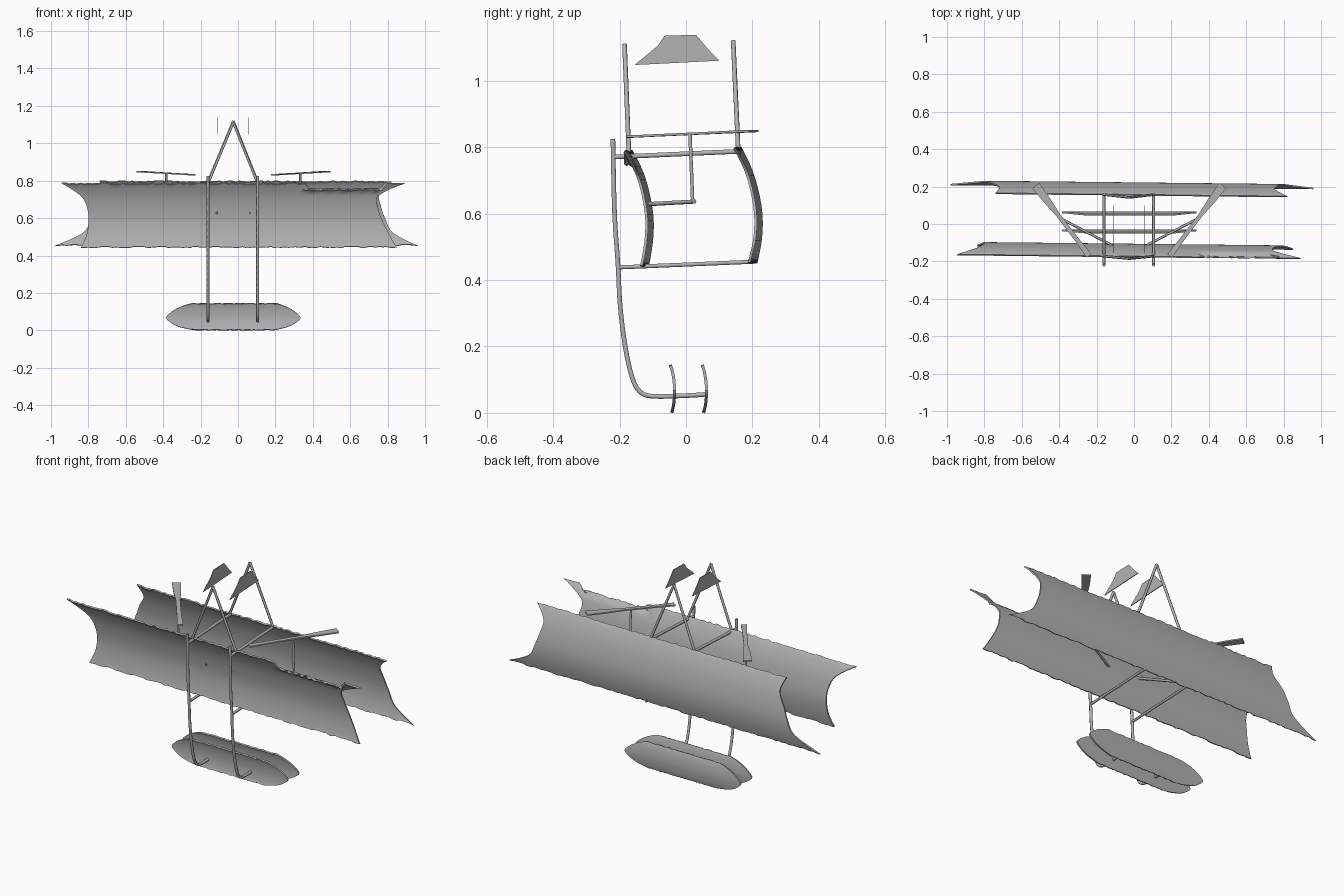
import bpy, bmesh, math, random
from mathutils import Vector

random.seed(4)
cube = bpy.data.objects.get("Cube")
if cube:
    bpy.data.objects.remove(cube)

grey = bpy.data.materials.new("plain grey")
grey.use_nodes = True
colour = (0.45, 0.45, 0.45, 1)
grey.diffuse_color = colour
grey.node_tree.nodes["Principled BSDF"].inputs["Base Color"].default_value = colour


def link(name, data):
    ob = bpy.data.objects.new(name, data)
    data.materials.append(grey)
    bpy.context.collection.objects.link(ob)
    return ob


def mesh_object(name, bm, smooth=False):
    me = bpy.data.meshes.new(name)
    bmesh.ops.recalc_face_normals(bm, faces=bm.faces[:])
    bm.to_mesh(me)
    bm.free()
    for p in me.polygons:
        p.use_smooth = smooth
    return link(name, me)


def spline(points, t):
    """Catmull-Rom point at t in 0..1 along the list."""
    n = len(points) - 1
    i = min(int(t * n), n - 1)
    f = t * n - i
    a, b, c, d = (Vector(points[min(max(i + k, 0), n)]) for k in (-1, 0, 1, 2))
    return b + 0.5 * f * (c - a + f * (2 * a - 5 * b + 4 * c - d + f * (3 * (b - c) + d - a)))


def curved_panel(name, rows, thick, cols, steps, skew=0, rag=0, tear=None):
    """Curved sheet; each row gives y, z, right end x, left end x."""
    bm = bmesh.new()
    grid = []
    for j in range(steps + 1):
        y, z, x0, x1 = spline(rows, j / steps)
        line = []
        for i in range(cols + 1):
            x = x0 + (x1 - x0) * i / cols
            zz = z
            if j in (0, steps):
                zz += random.uniform(0, rag) * (1 if j == 0 else -1)
            if tear and j >= steps - 2 and tear[0] < x < tear[1]:
                zz -= tear[2] * (j - steps + 3) / 3 * random.uniform(0.7, 1)
            line.append(bm.verts.new((x, y - skew * x, zz)))
        grid.append(line)
    for lo, hi in zip(grid, grid[1:]):
        for i in range(cols):
            bm.faces.new((lo[i], lo[i + 1], hi[i + 1], hi[i]))
    ob = mesh_object(name, bm, True)
    mod = ob.modifiers.new("thickness", "SOLIDIFY")
    mod.thickness = thick
    mod.offset = 0
    mod.use_rim = True
    edge = ob.modifiers.new("sharp rim", "EDGE_SPLIT")
    edge.split_angle = math.radians(50)
    return ob


def rod(name, points, radius=0.007):
    cu = bpy.data.curves.new(name, "CURVE")
    cu.dimensions = "3D"
    cu.bevel_depth = radius
    cu.bevel_resolution = 1
    cu.use_fill_caps = True
    sp = cu.splines.new("POLY")
    sp.points.add(len(points) - 1)
    for p, co in zip(sp.points, points):
        p.co = (*co, 1)
    return link(name, cu)


def plate(name, outline, depth):
    """Flat plate: outline pushed along the depth vector."""
    bm = bmesh.new()
    face = bm.faces.new([bm.verts.new(p) for p in outline])
    out = bmesh.ops.extrude_face_region(bm, geom=[face])
    verts = [g for g in out["geom"] if isinstance(g, bmesh.types.BMVert)]
    bmesh.ops.translate(bm, verts=verts, vec=depth)
    return mesh_object(name, bm)


# Wings: concave ends, one wider at the top and one wider at the bottom
curved_panel("front_wing", [
    (-0.125, 0.44, -0.84, 0.85), (-0.113, 0.51, -0.81, 0.81),
    (-0.11, 0.58, -0.80, 0.775), (-0.12, 0.65, -0.805, 0.75),
    (-0.14, 0.72, -0.84, 0.75), (-0.175, 0.79, -0.945, 0.89)],
    0.008, 90, 20, skew=0.011, rag=0.008, tear=(0.36, 0.78, 0.04))
curved_panel("rear_wing", [
    (0.20, 0.45, -0.98, 0.96), (0.215, 0.52, -0.83, 0.83),
    (0.218, 0.59, -0.79, 0.79), (0.208, 0.66, -0.76, 0.765),
    (0.188, 0.73, -0.72, 0.755), (0.155, 0.80, -0.74, 0.82)],
    0.008, 90, 20, skew=0.011, rag=0.008)

# Lower pair of small rounded panels
for name, y in (("front_lower_panel", -0.043), ("rear_lower_panel", 0.053)):
    curved_panel(name, [
        (y, 0, -0.23, 0.19), (y + 0.005, 0.02, -0.32, 0.27),
        (y + 0.008, 0.045, -0.365, 0.315), (y + 0.009, 0.068, -0.385, 0.335),
        (y + 0.007, 0.095, -0.36, 0.31), (y + 0.003, 0.12, -0.32, 0.27),
        (y - 0.004, 0.145, -0.25, 0.21)], 0.009, 36, 14, rag=0.004)

# Frame on each side
SKID = [(-0.22, 0.825), (-0.215, 0.6), (-0.205, 0.45), (-0.198, 0.32),
        (-0.183, 0.2), (-0.163, 0.11), (-0.14, 0.065), (-0.10, 0.05),
        (0, 0.052), (0.062, 0.056)]
APEX_X = -0.025
for side, x in (("right", -0.16), ("left", 0.105)):
    path = [spline(SKID, i / 36) for i in range(37)]
    rod(side + "_post", [(x, y, z) for y, z in path], 0.008)
    rod(side + "_upper_rail", [(x, -0.22, 0.77), (x, 0.157, 0.787)], 0.008)
    rod(side + "_lower_rail", [(x, -0.2, 0.438), (x, 0.205, 0.455)])
    rod(side + "_front_mast", [(APEX_X, -0.185, 1.11), (x, -0.172, 0.785)])
    rod(side + "_rear_mast", [(APEX_X, 0.142, 1.12), (x, 0.157, 0.795)])

# Paddle arms and their brackets, mirrored about the apex
for side, s in (("right", -1), ("left", 1)):
    def place(d, y, z):
        return Vector((APEX_X + s * d, y, z))
    outer, inner = place(0.50, 0.205, 0.845), place(0.215, -0.17, 0.828)
    along = inner - outer
    across = Vector((along.y, -along.x, 0)).normalized()
    stations = [(0, 0.023), (0.2, 0.02), (0.42, 0.011), (0.8, 0.012), (1, 0.016)]
    outline = [outer + along * t + across * w for t, w in stations]
    outline += [outer + along * t - across * w for t, w in reversed(stations)]
    plate(side + "_paddle", outline, (0, 0, 0.007))
    rod(side + "_bracket", [place(0.085, -0.118, 0.628), place(0.358, 0.025, 0.636)])
    rod(side + "_bracket_strut", [place(0.358, 0.02, 0.636), place(0.358, 0.012, 0.838)], 0.006)

# Upright fins at the top
FIN = [(-0.155, 1.047), (0.10, 1.06), (0.075, 1.085), (0.03, 1.138),
       (-0.065, 1.135), (-0.085, 1.105)]
for side, x in (("right", -0.11), ("left", 0.055)):
    plate(side + "_fin", [(x, y, z) for y, z in FIN], (0.004, 0, 0))
